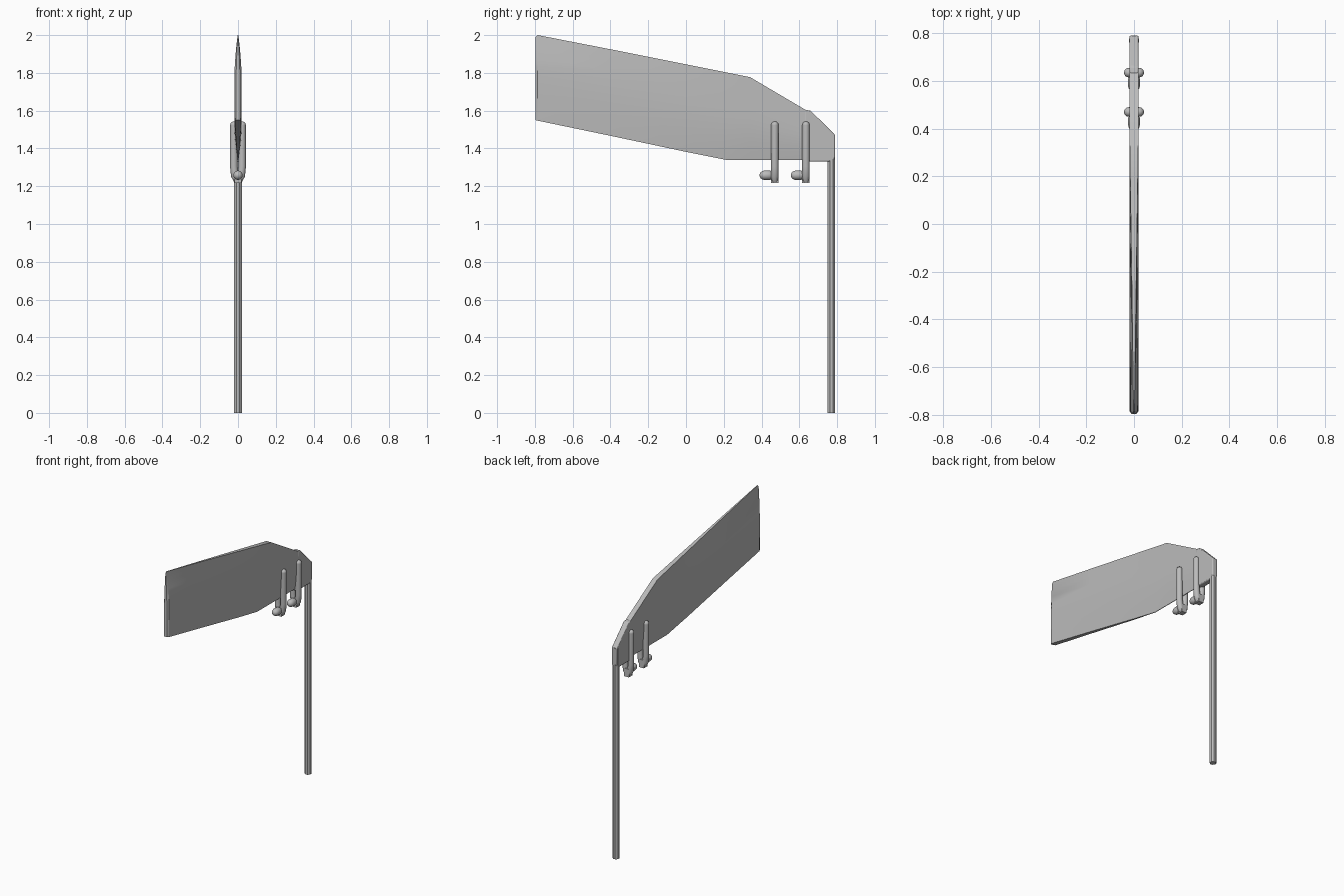
import bpy, bmesh, math
from mathutils import Matrix, Vector

if "Cube" in bpy.data.objects:
    bpy.data.objects.remove(bpy.data.objects["Cube"])

GREY = (0.5, 0.5, 0.5, 1)
grey = bpy.data.materials.new("plain grey")
grey.use_nodes = True
grey.diffuse_color = GREY
grey.node_tree.nodes["Principled BSDF"].inputs["Base Color"].default_value = GREY


def finish(name, bm, smooth=30):
    """Turn a bmesh into a named, shaded object."""
    bmesh.ops.recalc_face_normals(bm, faces=bm.faces)
    mesh = bpy.data.meshes.new(name)
    bm.to_mesh(mesh)
    bm.free()
    mesh.materials.append(grey)
    ob = bpy.data.objects.new(name, mesh)
    bpy.context.collection.objects.link(ob)
    if smooth:
        bpy.ops.object.select_all(action='DESELECT')
        ob.select_set(True)
        bpy.context.view_layer.objects.active = ob
        bpy.ops.object.shade_smooth_by_angle(angle=math.radians(smooth))
    return ob


def loft(bm, rings):
    """Skin closed rings of points and cap both ends."""
    loops = [[bm.verts.new(p) for p in ring] for ring in rings]
    for a, b in zip(loops, loops[1:]):
        for i in range(len(a)):
            j = (i + 1) % len(a)
            bm.faces.new((a[i], a[j], b[j], b[i]))
    bm.faces.new(loops[0])
    bm.faces.new(loops[-1])


# Blade: sections along y, thin at the top in front and at the bottom behind
# (y, bottom z, top z, bottom half width, middle half width, top half width)
HALF = 0.019
sections = [
    (-0.797, 1.55, 1.99, 0.010, 0.010, 0.001),
    (-0.785, 1.547, 2.0, 0.017, HALF, 0.002),
    (-0.4, 1.467, 1.925, 0.012, HALF, 0.007),
    (0.0, 1.382, 1.845, 0.006, HALF, 0.013),
    (0.21, 1.34, 1.803, 0.002, HALF, 0.016),
    (0.34, 1.34, 1.777, 0.002, HALF, 0.018),
    (0.64, 1.34, 1.6, 0.002, HALF, 0.018),
]
ROWS = 8


def blade_ring(y, bottom, top, w_bottom, w_mid, w_top):
    side = []
    for i in range(ROWS + 1):
        t = i / ROWS
        w_end = w_top if t > 0.5 else w_bottom
        w = w_mid + (w_end - w_mid) * abs(2 * t - 1) ** 1.7
        side.append((w, y, bottom + (top - bottom) * t))
    return side + [(-x, v, z) for x, v, z in reversed(side)]


bm = bmesh.new()
loft(bm, [blade_ring(*s) for s in sections])
finish("blade", bm)

# Bracket joining blade and post
outline = [(0.62, 1.33), (0.77, 1.33), (0.79, 1.35), (0.79, 1.47), (0.66, 1.6), (0.63, 1.605)]
bm = bmesh.new()
loft(bm, [[(x, y, z) for y, z in outline] for x in (-0.0195, 0.0195)])
bracket = finish("bracket", bm)
bevel = bracket.modifiers.new("soft edges", 'BEVEL')
bevel.width = 0.006
bevel.segments = 2

# Octagonal post
bm = bmesh.new()
R = 0.02 / math.cos(math.pi / 8)
angles = [math.pi / 8 + i * math.pi / 4 for i in range(8)]
loft(bm, [[(R * math.cos(a), 0.77 + R * math.sin(a), z) for a in angles] for z in (0, 1.47)])
finish("post", bm, smooth=0)


def strap(name, y):
    """Round U-shaped strap hugging both faces of the blade."""
    half = [(0.022, 1.523), (0.022, 1.305), (0.017, 1.255), (0.009, 1.238)]
    path = [(x, z) for x, z in half] + [(-x, z) for x, z in reversed(half)]
    bm = bmesh.new()
    rings = []
    for i, (x, z) in enumerate(path):
        a = Vector(path[max(i - 1, 0)])
        b = Vector(path[min(i + 1, len(path) - 1)])
        d = (b - a).normalized()
        ring = []
        for k in range(16):
            t = k * math.tau / 16
            s = 0.02 * math.cos(t)
            ring.append((x - d.y * s, y + 0.02 * math.sin(t), z + d.x * s))
        rings.append(ring)
    loft(bm, rings)
    for x in (-0.022, 0.022):
        bmesh.ops.create_uvsphere(bm, u_segments=16, v_segments=8, radius=0.02,
                                  matrix=Matrix.Translation((x, y, 1.523)))
    finish(name, bm, smooth=50)


def knob(name, y):
    """Domed screw head in front of the strap."""
    profile = [(0.006, -0.08), (0.016, -0.075), (0.023, -0.064),
               (0.025, -0.052), (0.025, -0.025), (0.018, -0.015), (0.018, 0.01)]
    bm = bmesh.new()
    loft(bm, [[(r * math.cos(k * math.tau / 16), y + d, 1.258 + r * math.sin(k * math.tau / 16))
               for k in range(16)] for r, d in profile])
    finish(name, bm, smooth=50)


for label, y in (("front", 0.47), ("rear", 0.635)):
    strap(label + "_strap", y)
    knob(label + "_knob", y)
    # Flat foot under the strap
    bm = bmesh.new()
    bmesh.ops.create_cube(bm, size=1, matrix=Matrix.LocRotScale(
        (0, y, 1.245), None, (0.036, 0.04, 0.056)))
    finish(label + "_strap_foot", bm)
